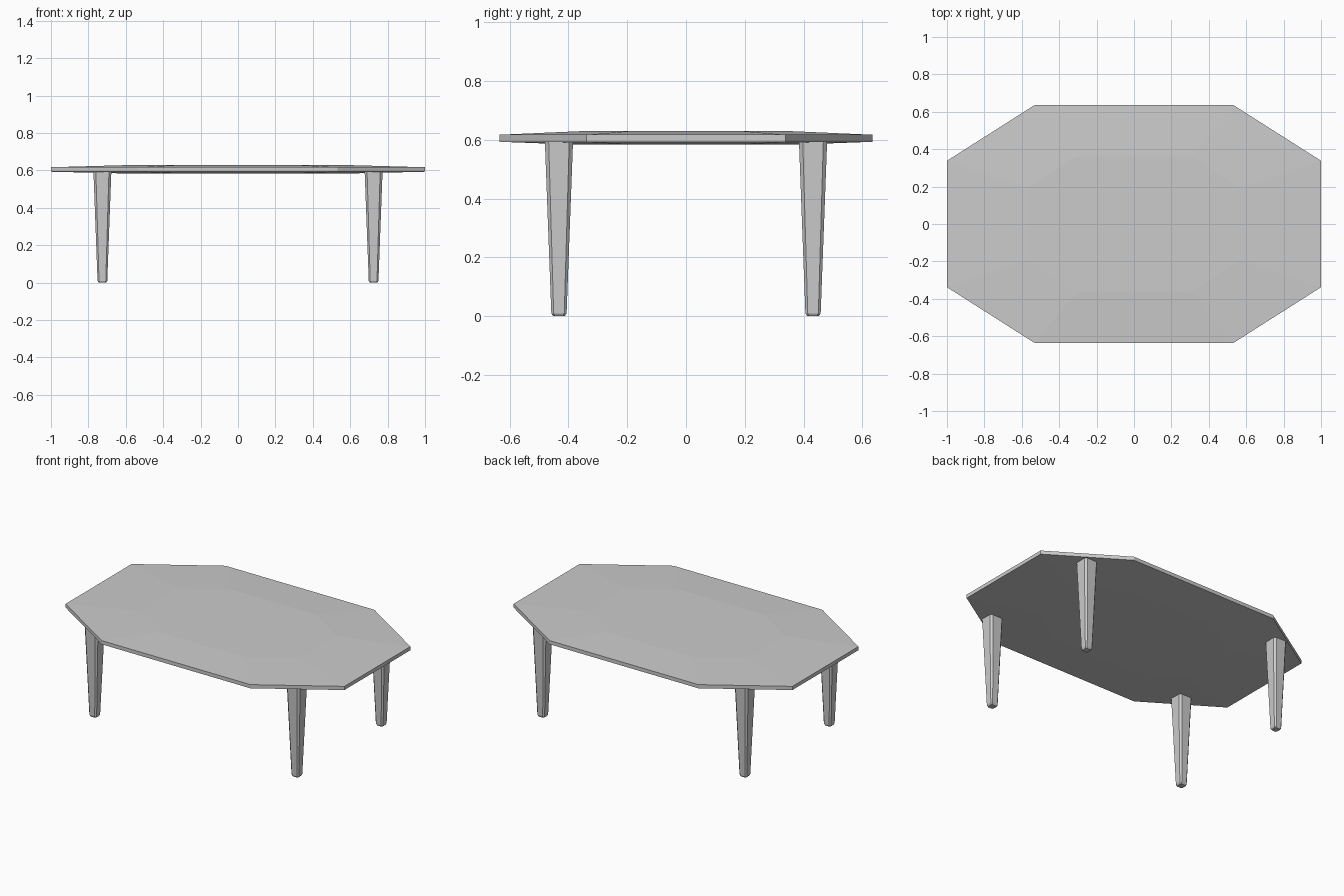
import bpy

if "Cube" in bpy.data.objects:
    bpy.data.objects.remove(bpy.data.objects["Cube"])


def loft(name, rings):
    """Closed solid from stacked rings of equal point count, bottom to top."""
    n = len(rings[0])
    verts = [p for ring in rings for p in ring]
    faces = [tuple(reversed(range(n)))]
    for r in range(len(rings) - 1):
        a, b = r * n, (r + 1) * n
        faces += [(a + i, a + (i + 1) % n, b + (i + 1) % n, b + i) for i in range(n)]
    faces.append(tuple(range(len(verts) - n, len(verts))))
    mesh = bpy.data.meshes.new(name)
    mesh.from_pydata(verts, [], faces)
    obj = bpy.data.objects.new(name, mesh)
    bpy.context.collection.objects.link(obj)
    return obj


def octagon(x, y, cut_x, cut_y, z, cx=0, cy=0):
    """Rectangle with cut corners: half sizes x, y and corner cuts."""
    a, b = x - cut_x, y - cut_y
    pts = [(x, -b), (x, b), (a, y), (-a, y), (-x, b), (-x, -b), (-a, -y), (a, -y)]
    return [(cx + px, cy + py, z) for px, py in pts]


# Table top: thin eight-sided slab, gently thinned from the middle to the rim
def slab_ring(scale, z):
    return octagon(1.0 * scale, 0.635 * scale, 0.467 * scale, 0.297 * scale, z)


loft("table_top", [slab_ring(0.57, 0.583), slab_ring(1, 0.593),
                   slab_ring(1, 0.617), slab_ring(0.57, 0.629)])

# Four tapered legs with chamfered corners and a small foot bevel
LEG_PROFILE = [(0.020, 0.006, 0.0), (0.026, 0.008, 0.01), (0.048, 0.013, 0.597)]
for side, sx in (("left", -1), ("right", 1)):
    for end, sy in (("front", -1), ("back", 1)):
        loft(f"{end}_{side}_leg",
             [octagon(h, h, c, c, z, sx * 0.725, sy * 0.432) for h, c, z in LEG_PROFILE])
